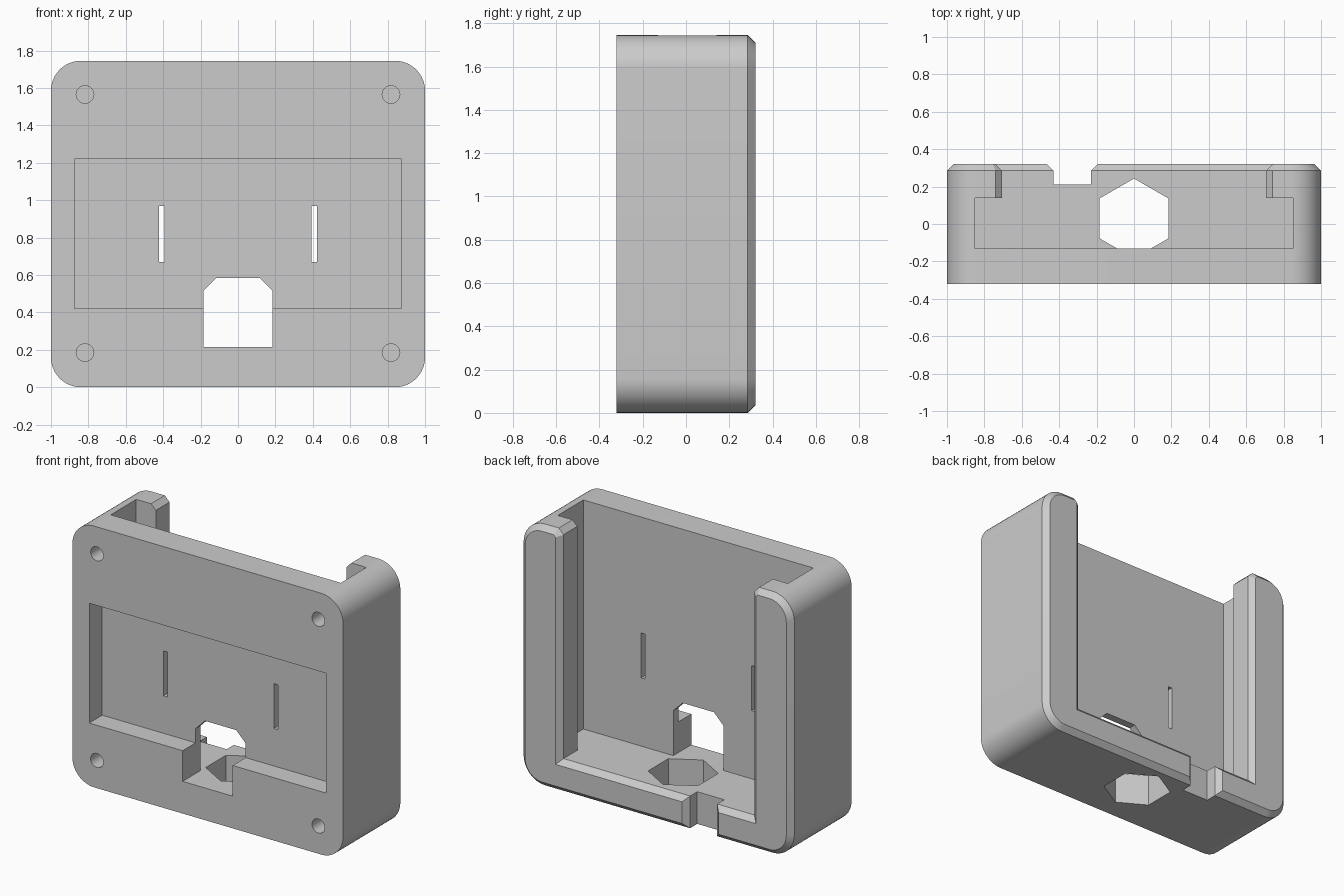
import bpy, bmesh, math
from mathutils import Vector

if "Cube" in bpy.data.objects:
    bpy.data.objects.remove(bpy.data.objects["Cube"])

W, D, H = 1.0, 0.32, 1.745      # half width, half depth, height
C = 0.035                       # chamfer size
FLOOR = 0.215

grey = bpy.data.materials.new("plain_grey")
grey.diffuse_color = (0.6, 0.6, 0.6, 1)
grey.use_nodes = True
grey.node_tree.nodes["Principled BSDF"].inputs["Base Color"].default_value = grey.diffuse_color


def loft(name, rings, axis="y"):
    """Solid through matching 2D rings [(offset, points)] along y or z."""
    bm = bmesh.new()
    loops = []
    for o, pts in rings:
        loops.append([bm.verts.new((a, o, b) if axis == "y" else (a, b, o)) for a, b in pts])
    n = len(loops[0])
    for lo, hi in zip(loops, loops[1:]):
        for i in range(n):
            j = (i + 1) % n
            bm.faces.new((lo[i], lo[j], hi[j], hi[i]))
    bm.faces.new(loops[0])
    bm.faces.new(loops[-1])
    bmesh.ops.recalc_face_normals(bm, faces=bm.faces)
    me = bpy.data.meshes.new(name)
    bm.to_mesh(me)
    bm.free()
    me.materials.append(grey)
    ob = bpy.data.objects.new(name, me)
    bpy.context.collection.objects.link(ob)
    return ob


def rect(x0, x1, z0, z1):
    return [(x0, z0), (x1, z0), (x1, z1), (x0, z1)]


def rounded(inset, r=0.16, seg=12):
    pts = []
    for k, (cx, cz) in enumerate([(W - r, H - r), (r - W, H - r), (r - W, r), (W - r, r)]):
        for i in range(seg + 1):
            a = math.radians(90 * (k + i / seg))
            pts.append((cx + (r - inset) * math.cos(a), cz + (r - inset) * math.sin(a)))
    return pts


def circle(cx, cz, r, n, start=0.0):
    return [(cx + r * math.cos(start + math.tau * i / n),
             cz + r * math.sin(start + math.tau * i / n)) for i in range(n)]


# Housing block with rounded corners and a chamfered rear edge
housing = loft("housing", [(-D, rounded(0)), (D - C, rounded(0)), (D, rounded(C))])


def slot_profile(e):
    """Rear opening, widened by e, flared at its upper corners."""
    x, z = 0.705 + e, H - C - (math.sqrt(2) - 1) * e
    top = 2.0
    half = [(x, FLOOR - e), (x, z), (x + top - z, top)]
    return half + [(-a, b) for a, b in reversed(half)]


F = 0.1                          # flare carried past the rear face
cutters = [
    # Inner cavity, open at the top
    loft("cavity", [(-0.13, rect(-0.85, 0.85, FLOOR, 2.2)), (0.14, rect(-0.85, 0.85, FLOOR, 2.2))]),
    # Rear opening with chamfered rim
    loft("rear_opening", [(0.0, slot_profile(0)), (D - C, slot_profile(0)),
                          (D - C + F, slot_profile(F))]),
    # Cable notch in the rear bottom lip
    loft("rear_notch", [(0.21, rect(-0.43, -0.23, -0.3, 0.5)), (D - C, rect(-0.43, -0.23, -0.3, 0.5)),
                        (D - C + F, rect(-0.43 - F, -0.23 + F, -0.3, 0.5))]),
    # Shallow front recess
    loft("front_recess", [(-0.5, rect(-0.875, 0.875, 0.42, 1.22)),
                          (-0.183, rect(-0.875, 0.875, 0.42, 1.22))]),
    # Hexagonal hole in the floor
    loft("floor_hole", [(-0.2, circle(0, 0.03, 0.213, 6, math.pi / 2)),
                        (0.35, circle(0, 0.03, 0.213, 6, math.pi / 2))], "z"),
]
# Front opening with clipped upper corners
port = [(-0.185, FLOOR), (0.185, FLOOR), (0.185, 0.515), (0.115, 0.585), (-0.115, 0.585), (-0.185, 0.515)]
cutters.append(loft("front_port", [(-0.5, port), (-0.05, port)]))
for s in (-1, 1):
    # Narrow strap slots
    sl = rect(s * 0.408 - 0.015, s * 0.408 + 0.015, 0.67, 0.97)
    cutters.append(loft("strap_slot", [(-0.3, sl), (-0.05, sl)]))
    # Blind screw holes
    for z in (0.185, 1.565):
        c = circle(s * 0.818, z, 0.047, 24)
        cutters.append(loft("screw_hole", [(-0.5, c), (-0.19, c)]))

bpy.context.view_layer.objects.active = housing
for c in cutters:
    c.hide_render = True
    m = housing.modifiers.new(c.name, "BOOLEAN")
    m.operation, m.solver, m.object = "DIFFERENCE", "EXACT", c
    bpy.ops.object.modifier_apply(modifier=m.name)
for c in cutters:
    bpy.data.objects.remove(c)

housing.select_set(True)
bpy.ops.object.shade_smooth_by_angle(angle=math.radians(30))
